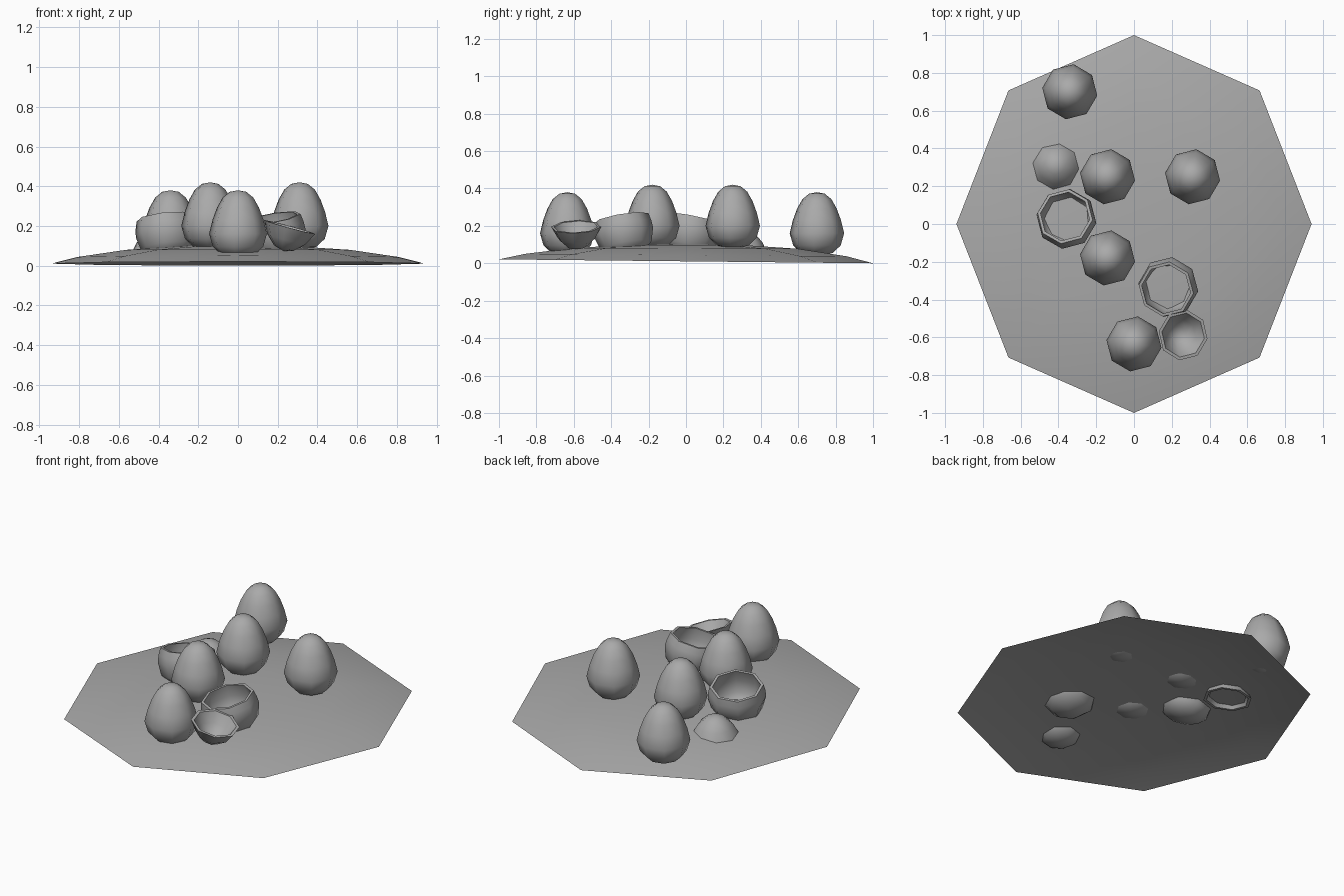
import bpy, bmesh, math
from mathutils import Vector, Matrix

if "Cube" in bpy.data.objects:
    bpy.data.objects.remove(bpy.data.objects["Cube"])

grey = bpy.data.materials.new("dark_grey")
grey.diffuse_color = (.4, .4, .4, 1)
grey.use_nodes = True
grey.node_tree.nodes["Principled BSDF"].inputs["Base Color"].default_value = grey.diffuse_color


def lathe(name, profile, loc, axis=(0, 0, 1), spin=-8, angle=None):
    """Eight-sided revolve of (radius, height) points, smooth shaded."""
    bm = bmesh.new()
    n = 8
    rings = []
    for r, z in profile:
        if r == 0:
            rings.append([bm.verts.new((0, 0, z))])
        else:
            rings.append([bm.verts.new((r * math.cos(math.tau * i / n),
                                        r * math.sin(math.tau * i / n), z)) for i in range(n)])
    for a, b in zip(rings, rings[1:]):
        for i in range(n):
            j = (i + 1) % n
            if len(a) == 1:
                bm.faces.new((a[0], b[i], b[j]))
            elif len(b) == 1:
                bm.faces.new((a[i], b[0], a[j]))
            else:
                bm.faces.new((a[i], b[i], b[j], a[j]))
    bmesh.ops.recalc_face_normals(bm, faces=bm.faces[:])
    for f in bm.faces:
        f.smooth = True
    if angle:
        for e in bm.edges:
            if len(e.link_faces) == 2 and e.calc_face_angle() > math.radians(angle):
                e.smooth = False
    rot = Vector((0, 0, 1)).rotation_difference(Vector(axis)).to_matrix()
    rot = rot @ Matrix.Rotation(math.radians(spin), 3, 'Z')
    bm.transform(Matrix.Translation(loc) @ rot.to_4x4())
    me = bpy.data.meshes.new(name)
    bm.to_mesh(me)
    bm.free()
    me.materials.append(grey)
    ob = bpy.data.objects.new(name, me)
    bpy.context.collection.objects.link(ob)
    return ob


# Low domed ground sheet, open underneath and slightly higher at the front
ground = lathe("ground", [(0, .1), (.3, .097), (.6, .076), (.86, .036), (1, 0)], (0, 0, 0), spin=0)
for v in ground.data.vertices:
    r = min(1, math.hypot(v.co.x, v.co.y))
    v.co.z += r * r * (.0105 - .0105 * v.co.y)
    v.co.x *= .94

# Whole eggs, positioned by their tops
egg = [(0, 0), (.042, -.008), (.078, -.037), (.107, -.088), (.13, -.15), (.147, -.22),
       (.128, -.285), (.085, -.325), (0, -.345)]
for i, p in enumerate([(-.34, .7, .38), (-.14, .25, .42), (.31, .25, .42),
                       (-.14, -.18, .42), (0, -.635, .38)]):
    lathe(f"egg_{i + 1}", egg, p)

# Hatched lower shells, positioned by the centre of the rim
shell = [(0, -.21), (.1, -.19), (.14, -.15), (.16, -.08), (.157, -.04), (.148, 0),
         (.132, 0), (.144, -.07), (.128, -.14), (.092, -.175), (0, -.19)]
lathe("open_shell_left", shell, (-.365, .04, .24), (-.1, .2, 1), angle=60)
lathe("open_shell_right", shell, (.17, -.345, .24), (-.17, -.17, 1), angle=60)

# Broken shell tops: one lying like a bowl, one lying face down
cap = [(0, .125), (.052, .11), (.1, .065), (.135, 0),
       (.118, 0), (.085, .058), (.044, .097), (0, .11)]
lathe("shell_cap_bowl", cap, (.26, -.588, .195), (-.27, .04, -1), angle=60)
lathe("shell_cap_face_down", cap, (-.41, .305, .055), (-.05, .08, 1), angle=60)
